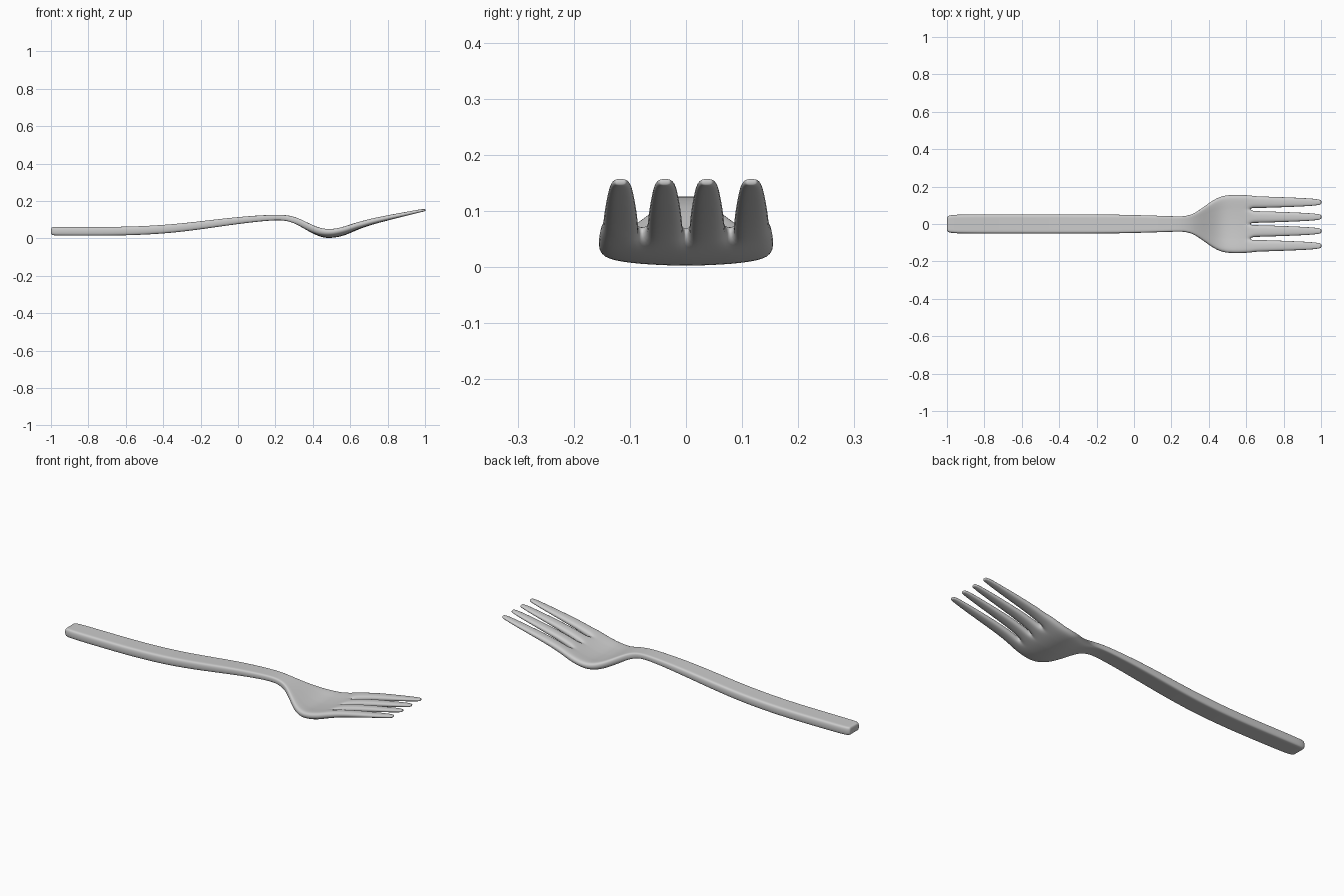
import bpy, bmesh

if "Cube" in bpy.data.objects:
    bpy.data.objects.remove(bpy.data.objects["Cube"])

# Body stations: x, half width, bottom z, top z, bowl lift at the edges
BODY = [(-1.0, .038, .020, .058, 0), (-.99, .046, .017, .061, 0), (-.96, .051, .015, .061, 0),
        (-.8, .052, .015, .061, 0), (-.6, .052, .015, .061, 0), (-.35, .052, .027, .073, 0),
        (-.1, .051, .063, .104, 0), (.05, .047, .084, .119, 0), (.2, .042, .099, .128, 0),
        (.26, .040, .095, .125, 0), (.31, .049, .078, .114, 0), (.36, .082, .048, .090, .003),
        (.41, .120, .020, .063, .007), (.46, .149, .002, .043, .012), (.51, .157, .002, .041, .012),
        (.57, .157, .015, .056, .011), (.625, .154, .039, .078, .008)]
# Tine stations: x, half width of one tine, bottom z, top z, bowl lift
TINES = [(.65, .0325, .049, .087, .005), (.71, .031, .071, .105, .003), (.82, .027, .100, .128, .001),
         (.92, .0225, .125, .146, 0), (.975, .018, .139, .156, 0), (.997, .013, .144, .158, 0),
         (1.002, .009, .146, .157, 0)]
CENTRES = [-.1165, -.0375, .0375, .1165]
BASE = [c + k * .034 for c in CENTRES for k in (-1, 0, 1)]

bm = bmesh.new()
grid = []


def add_row(x, ys, zb, zt, bowl, edges):
    """One row of paired top and bottom points; edge columns are thinned."""
    mid, half = (zb + zt) / 2, (zt - zb) / 2
    row = []
    for j, y in enumerate(ys):
        lift = bowl * (y / .15) ** 2
        f = .82 if j in edges else 1
        row.append((bm.verts.new((x, y, mid + half * f + lift)),
                    bm.verts.new((x, y, mid - half * f + lift))))
    grid.append(row)


for x, w, zb, zt, b in BODY:
    add_row(x, [w * y / BASE[-1] for y in BASE], zb, zt, b, (0, 11))
for x, h, zb, zt, b in TINES:
    add_row(x, [c + k * h for c in CENTRES for k in (-1, 0, 1)], zb, zt, b,
            (0, 2, 3, 5, 6, 8, 9, 11))

# Skin the sheet, leaving the slots open between the tines
borders = {}
for i in range(len(grid) - 1):
    for j in range(11):
        if i >= len(BODY) - 1 and j % 3 == 2:
            continue
        loop = [(i, j), (i + 1, j), (i + 1, j + 1), (i, j + 1)]
        bm.faces.new([grid[a][c][0] for a, c in loop])
        bm.faces.new([grid[a][c][1] for a, c in reversed(loop)])
        for p, q in zip(loop, loop[1:] + loop[:1]):
            key = frozenset((p, q))
            if key in borders:
                borders[key] = None
            else:
                borders[key] = (p, q)

# Side walls around handle, head and tines
for edge in borders.values():
    if edge:
        (a, b), (c, d) = edge
        bm.faces.new([grid[a][b][0], grid[a][b][1], grid[c][d][1], grid[c][d][0]])
bmesh.ops.delete(bm, geom=[v for v in bm.verts if not v.link_faces], context='VERTS')
bmesh.ops.recalc_face_normals(bm, faces=bm.faces)
for f in bm.faces:
    f.smooth = True

mesh = bpy.data.meshes.new("fork")
bm.to_mesh(mesh)
bm.free()
fork = bpy.data.objects.new("fork", mesh)
bpy.context.collection.objects.link(fork)

# Soft rounded edges
sub = fork.modifiers.new("smooth", 'SUBSURF')
sub.levels = sub.render_levels = 2
